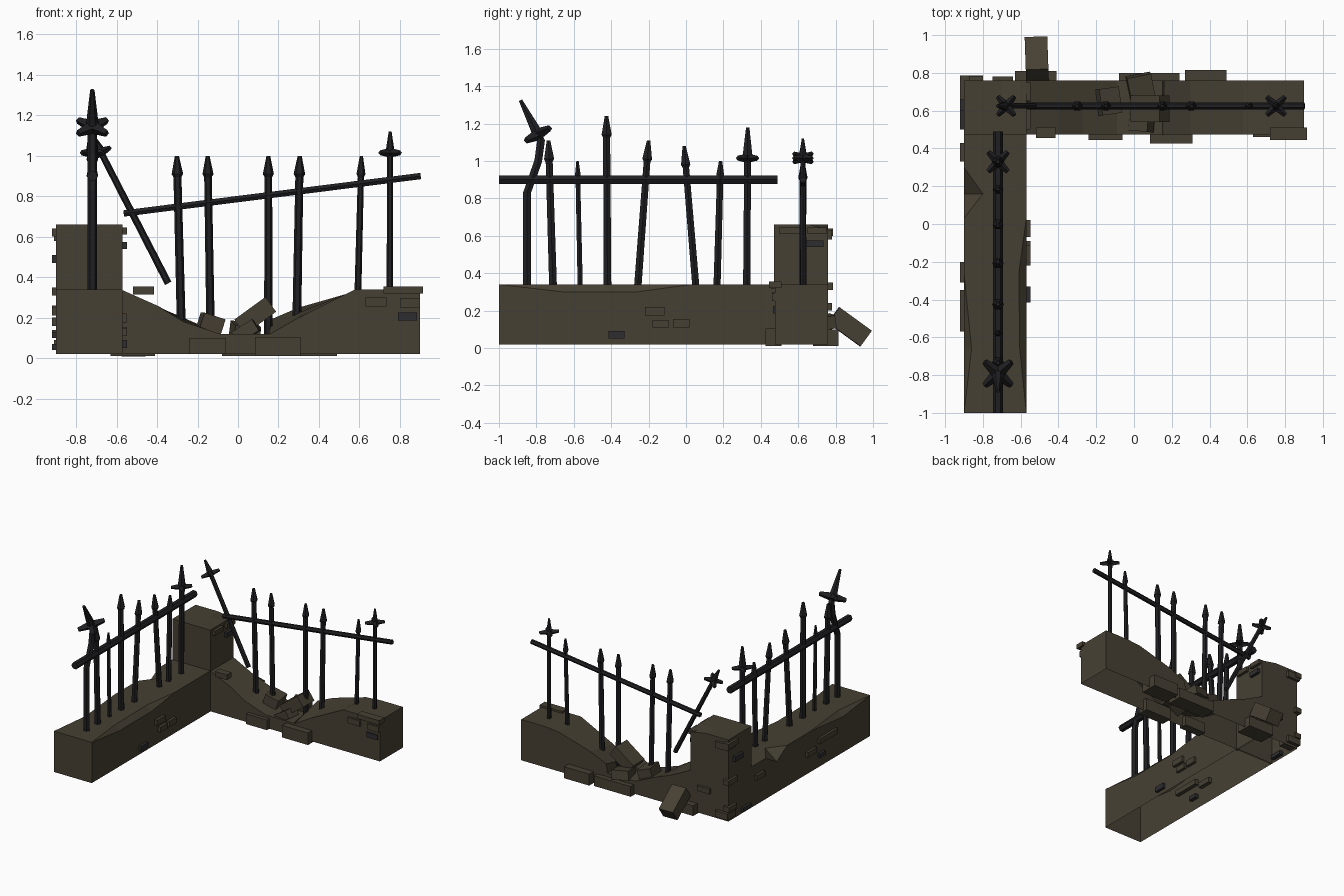
import bpy, bmesh, math
from mathutils import Vector, Matrix, Euler

if "Cube" in bpy.data.objects:
    bpy.data.objects.remove(bpy.data.objects["Cube"])


def material(name, col):
    m = bpy.data.materials.new(name)
    m.diffuse_color = (*col, 1)
    m.use_nodes = True
    m.node_tree.nodes["Principled BSDF"].inputs["Base Color"].default_value = m.diffuse_color
    return m


STONE = material("brown_stone", (0.062, 0.051, 0.033))
DARK = material("dark_brick", (0.027, 0.027, 0.030))
IRON = material("black_iron", (0.014, 0.014, 0.016))


def finish(bm, name, mat):
    bmesh.ops.recalc_face_normals(bm, faces=bm.faces)
    me = bpy.data.meshes.new(name)
    bm.to_mesh(me)
    bm.free()
    me.materials.append(mat)
    ob = bpy.data.objects.new(name, me)
    bpy.context.collection.objects.link(ob)
    return ob


def loft(rings, name):
    """Bridge cross-sections into a wall with closed ends and an open underside."""
    bm = bmesh.new()
    rows = [[bm.verts.new(p) for p in r] for r in rings]
    for a, b in zip(rows, rows[1:]):
        for i in range(len(a) - 1):
            bm.faces.new((a[i], a[i + 1], b[i + 1], b[i]))
    bm.faces.new(rows[0])
    bm.faces.new(rows[-1])
    bmesh.ops.remove_doubles(bm, verts=bm.verts, dist=0.0005)
    bmesh.ops.dissolve_degenerate(bm, edges=bm.edges, dist=0.0005)
    return finish(bm, name, STONE)


def tube(bm, pts, radii, sides=6):
    """Tapered faceted bar along a path."""
    pts = [Vector(p) for p in pts]
    rings = []
    for i, p in enumerate(pts):
        t = (pts[min(i + 1, len(pts) - 1)] - pts[max(i - 1, 0)]).normalized()
        ref = Vector((0, 0, 1)) if abs(t.z) < 0.5 else Vector((0, 1, 0))
        u = t.cross(ref).normalized()
        v = t.cross(u)
        rings.append([bm.verts.new(p + radii[i] * (
            u * math.cos(2 * math.pi * k / sides) + v * math.sin(2 * math.pi * k / sides)))
            for k in range(sides)])
    for a, b in zip(rings, rings[1:]):
        for k in range(sides):
            j = (k + 1) % sides
            bm.faces.new((a[k], a[j], b[j], b[k]))
    bm.faces.new(rings[0])
    bm.faces.new(rings[-1])


def post(name, path, r=0.022, cross=0, head=0.09):
    """Iron post with spear tip, and optionally a four-armed collar."""
    path = [Vector(p) for p in path]
    tip = path[-1]
    d = (tip - path[-2]).normalized()
    neck = tip - d * head
    pts = path[:-1] + [neck - d * 0.015, neck, tip]
    n = len(path) - 1
    bm = bmesh.new()
    tube(bm, pts, [r] * n + [r * 0.9, r * 1.3, r * 0.45])
    if cross:
        c = neck - d * 0.015
        q = Vector((0, 0, 1)).rotation_difference(d)
        for a in (45, 135):
            arm = q @ Vector((math.cos(math.radians(a)), math.sin(math.radians(a)), 0)) * cross
            tube(bm, [c - arm, c, c + arm], [cross * 0.17, cross * 0.34, cross * 0.17], 4)
    finish(bm, name, IRON)


def brick(name, lo, hi, mat=STONE, rot=(0, 0, 0)):
    lo, hi = Vector(lo), Vector(hi)
    bm = bmesh.new()
    bmesh.ops.create_cube(bm, size=1)
    s = hi - lo
    e = Euler([math.radians(a) for a in rot])
    bm.transform(Matrix.Translation((lo + hi) / 2) @ e.to_matrix().to_4x4() @ Matrix.Diagonal((*s, 1)))
    finish(bm, name, mat)


# Side wall: y, right wear (inset, drop), left wear (inset, drop)
side = [(-1, 0, 0, 0, 0), (-0.66, .035, .04, .04, .04), (-0.26, .04, .04, 0, 0),
        (0.03, 0, 0, 0, 0), (0.16, 0, 0, .1, .08), (0.3, 0, 0, 0, 0), (0.48, 0, 0, 0, 0)]
loft([[(-.9, y, .02), (-.9, y, .34 - ld), (-.9 + li, y, .34), (-.57 - ri, y, .34),
       (-.57, y, .34 - rd), (-.57, y, .02)] for y, ri, rd, li, ld in side], "side_wall")

# Collapsed back wall: x, front top, back top
back = [(-.58, .34, .34), (-.4, .26, .25), (-.27, .18, .2), (-.09, .12, .12), (.15, .12, .12),
        (.16, .12, .19), (.3, .20, .25), (.58, .34, .33), (.7, .34, .34), (.9, .34, .34)]
loft([[(x, .475, .02), (x, .475, f), (x, .62, (f + b) / 2), (x, .76, b), (x, .76, .02)]
      for x, f, b in back], "back_wall")

# Corner pillar with a chipped top corner
loft([[(-.9, y, .02), (-.9, y, .66), (-.7, y, .66), (-.57, y, z), (-.57, y, .02)]
      for y, z in ((.47, .66), (.66, .66), (.76, .635))], "corner_pillar")

# Bricks standing proud of the back wall front face: x0, x1, z0, z1, depth, material
for i, (a, b, c, d, p, m) in enumerate([
        (.63, .735, .255, .30, .015, STONE), (.8, .9, .25, .295, .015, STONE),
        (.79, .885, .185, .225, .01, DARK), (.72, .915, .32, .355, .03, STONE),
        (-.24, -.06, .02, .10, .03, STONE), (.085, .31, .01, .105, .05, STONE),
        (-.52, -.415, .315, .355, .02, STONE)]):
    brick(f"front_brick_{i}", (a, .475 - p, c), (b, .51, d), m)

# Bricks on the rear face
for i, (a, b, c, d, p) in enumerate([
        (.27, .49, .01, .10, .055), (-.08, .24, .01, .09, .04), (-.63, -.41, .01, .09, .05),
        (-.91, -.8, .58, .63, .02), (-.75, -.64, .2, .24, .02), (-.91, -.8, .04, .09, .025)]):
    brick(f"rear_brick_{i}", (a, .68, c), (b, .76 + p, d))

# Bricks on the outer left face: y0, y1, z0, z1
for i, (a, b, c, d, m) in enumerate([
        (.66, .785, .60, .64, STONE), (.6, .7, .47, .51, DARK), (.67, .785, .31, .35, STONE),
        (.33, .43, .22, .26, STONE), (-.31, -.2, .16, .20, STONE), (-.42, -.35, .1, .13, DARK),
        (-.57, -.35, .21, .25, STONE), (.68, .78, .1, .14, STONE), (.5, .6, .04, .07, DARK)]):
    brick(f"left_brick_{i}", (-.92, a, c), (-.87, b, d), m)

# Bricks on the inner right face of side wall and pillar
for i, (a, b, c, d, m) in enumerate([
        (-.22, -.115, .175, .22, STONE), (-.18, -.09, .11, .15, STONE),
        (-.07, .02, .11, .155, STONE), (-.415, -.33, .05, .09, DARK),
        (.5, .61, .61, .645, STONE), (.65, .75, .61, .645, STONE), (.645, .735, .54, .575, DARK)]):
    brick(f"inner_brick_{i}", (-.6, a, c), (-.548, b, d), m)

# Loose rubble
brick("fallen_block", (-.575, .768, .062), (-.455, .982, .165), rot=(-36, 0, 2))
brick("rubble_small", (-.19, .58, .13), (-.08, .72, .21), rot=(0, 18, 8))
brick("rubble_slab", (-.01, .54, .165), (.18, .68, .255), rot=(0, -36, 0))
brick("rubble_chip", (-.02, .49, .1), (.1, .6, .165), rot=(0, -32, -5))
brick("rubble_rear", (-.03, .66, .1), (.1, .79, .17), rot=(10, 5, 12))

# Side railing posts: bottom y, top y, top z, radius, collar
X = -.72
for i, (a, b, z, r, c) in enumerate([
        (-.71, -.735, 1.11, .024, 0), (-.565, -.58, 1.0, .016, 0), (-.42, -.425, 1.24, .024, 0),
        (-.26, -.2, 1.11, .023, 0), (.055, -.01, 1.08, .022, 0), (.165, .185, 1.0, .022, 0),
        (.325, .33, 1.18, .023, .075)]):
    post(f"side_post_{i}", [(X, a, .3), (X, b, z)], r, c, .15 if c else .1)
post("bent_post", [(X, -.85, .3), (X, -.85, .83), (X, -.79, 1.0), (X, -.775, 1.11), (X, -.885, 1.325)],
     .024, .1, .19)

# Back railing posts: bottom x, bottom z, top x, top z, radius, collar
Y = .625
for i, (a, z0, b, z, r, c) in enumerate([
        (-.28, .15, -.302, 1.0, .022, 0), (-.135, .11, -.15, 1.0, .021, 0),
        (.15, .1, .15, 1.0, .021, 0), (.29, .15, .305, 1.0, .022, 0),
        (.592, .3, .61, 1.0, .017, 0), (.75, .3, .752, 1.12, .016, .07)]):
    post(f"back_post_{i}", [(a, Y, z0), (b, Y, z)], r, c)
post("leaning_post", [(-.345, Y, .37), (-.725, Y, 1.11)], .018, .07)

# Rails
bm = bmesh.new()
tube(bm, [(X, -1, .9), (X, .49, .9)], [.027, .027])
finish(bm, "side_rail", IRON)
bm = bmesh.new()
tube(bm, [(-.565, Y, .715), (.903, Y, .9)], [.018, .018])
finish(bm, "back_rail", IRON)
